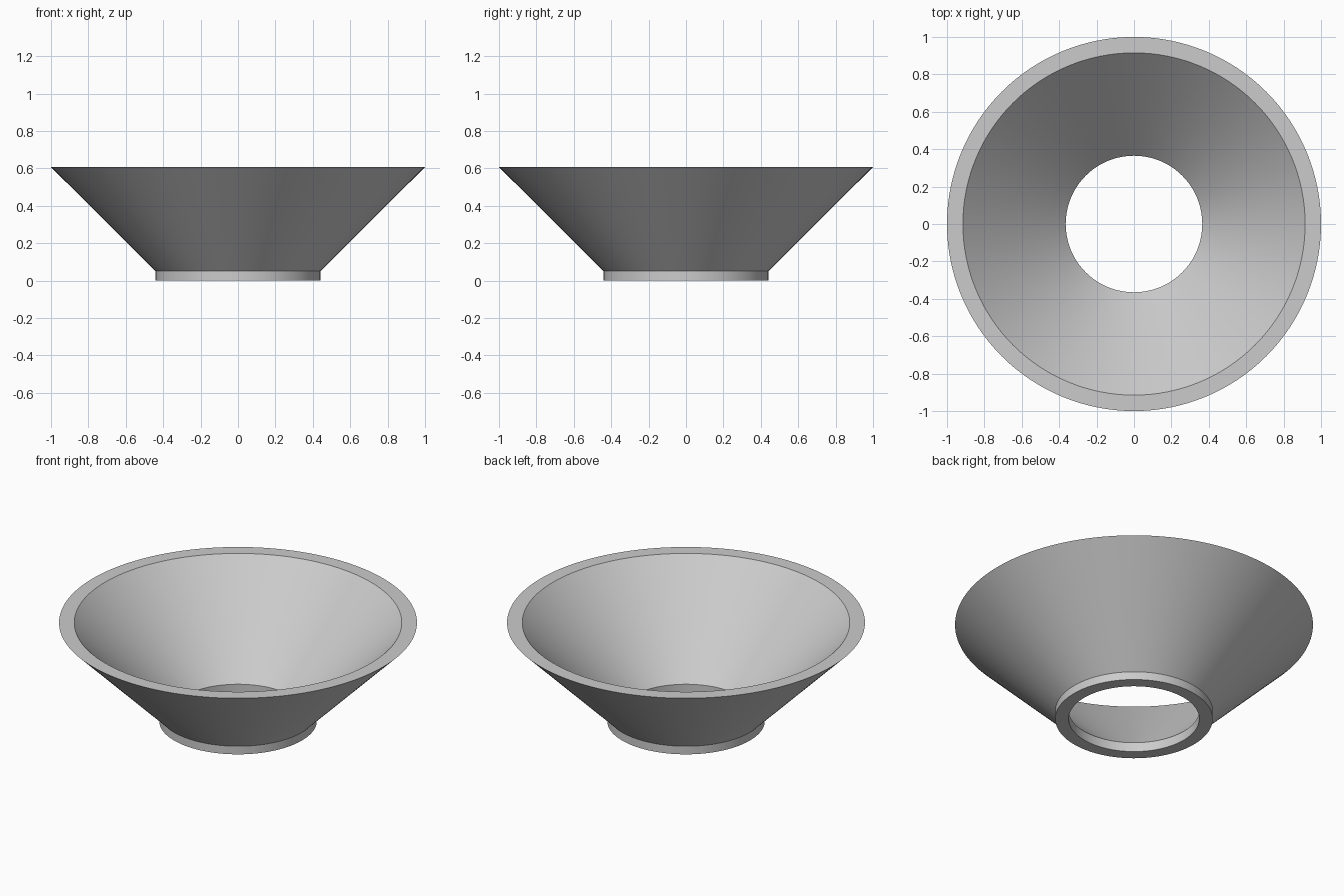
import bpy
import bmesh
from math import pi, radians

cube = bpy.data.objects.get("Cube")
if cube:
    bpy.data.objects.remove(cube, do_unlink=True)

# Single plain grey finish
GREY = (0.6, 0.6, 0.6, 1.0)
grey = bpy.data.materials.new("light_grey")
grey.use_nodes = True
grey.diffuse_color = GREY
grey.node_tree.nodes["Principled BSDF"].inputs["Base Color"].default_value = GREY

SEGMENTS = 128
HEIGHT = 0.607
COLLAR_HEIGHT = 0.05


def lathe(name, profile, material):
    """Spin a closed (radius, height) outline around the z axis."""
    bm = bmesh.new()
    verts = [bm.verts.new((r, 0, z)) for r, z in profile]
    edges = [bm.edges.new((v, verts[i - 1])) for i, v in enumerate(verts)]
    bmesh.ops.spin(bm, geom=verts + edges, cent=(0, 0, 0), axis=(0, 0, 1),
                   angle=2 * pi, steps=SEGMENTS, use_merge=True)
    bmesh.ops.remove_doubles(bm, verts=bm.verts, dist=1e-5)
    bmesh.ops.recalc_face_normals(bm, faces=bm.faces)
    mesh = bpy.data.meshes.new(name)
    bm.to_mesh(mesh)
    bm.free()
    mesh.materials.append(material)
    obj = bpy.data.objects.new(name, mesh)
    bpy.context.collection.objects.link(obj)
    bpy.ops.object.select_all(action="DESELECT")
    obj.select_set(True)
    bpy.context.view_layer.objects.active = obj
    bpy.ops.object.shade_smooth_by_angle(angle=radians(30))
    return obj


# Flared funnel with a short straight collar and a flat top rim
lathe("flared_funnel", [
    (0.365, 0), (0.44, 0),                       # underside of collar
    (0.44, COLLAR_HEIGHT), (1, HEIGHT),          # outer wall
    (0.915, HEIGHT), (0.365, COLLAR_HEIGHT + 0.007),  # rim and inner wall
], grey)
